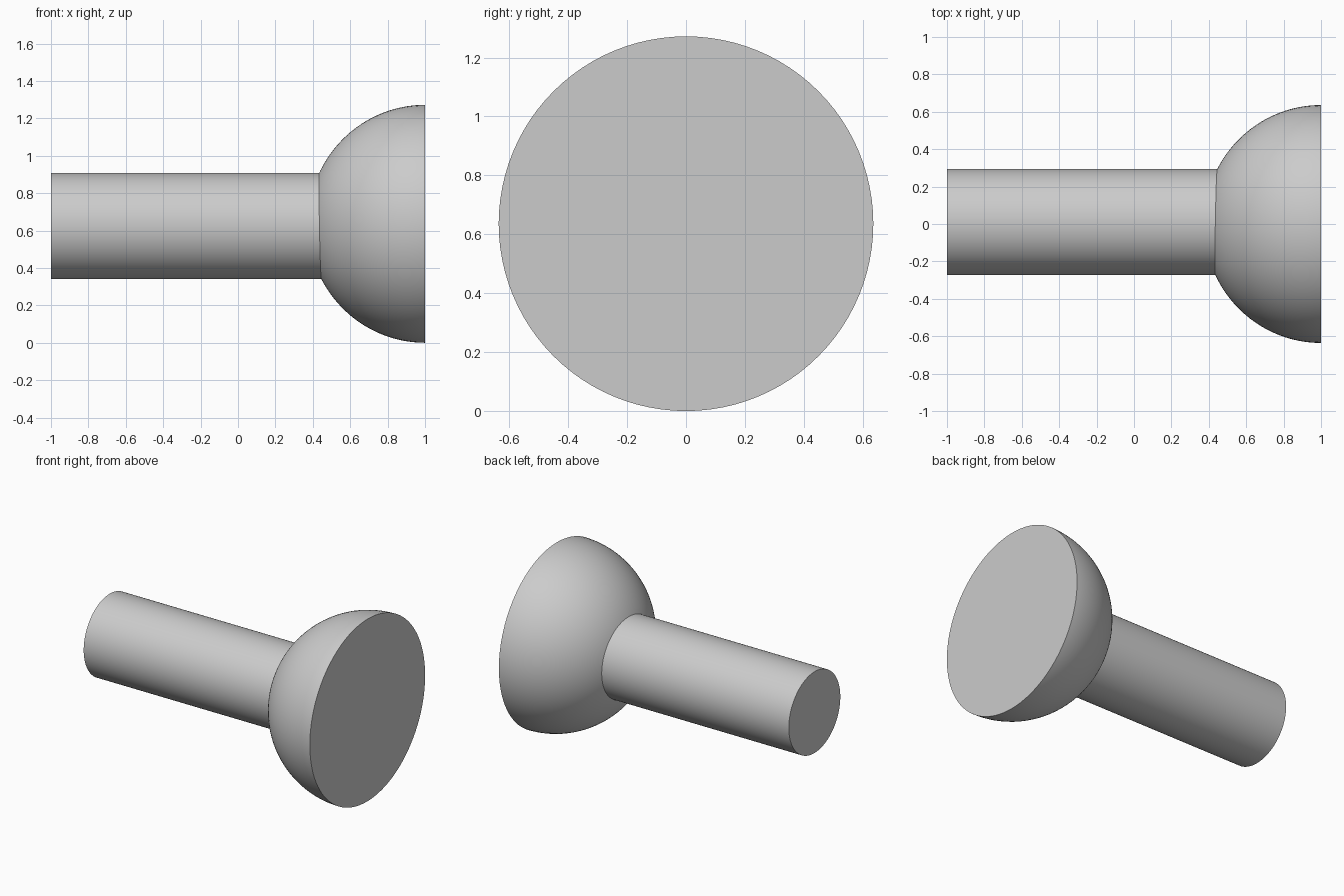
import bpy, math
from mathutils import Matrix

cube = bpy.data.objects.get("Cube")
if cube:
    bpy.data.objects.remove(cube, do_unlink=True)

grey = bpy.data.materials.new("plain grey")
grey.use_nodes = True
colour = (0.6, 0.6, 0.6, 1)
grey.diffuse_color = colour
grey.node_tree.nodes["Principled BSDF"].inputs["Base Color"].default_value = colour


def lathe_x(name, profile, y, z, sides=96):
    """Spin (x, radius) points around an axis parallel to x, capping both ends."""
    verts, faces = [], []
    for x, r in profile:
        for i in range(sides):
            a = 2 * math.pi * i / sides
            verts.append((x, y + r * math.cos(a), z + r * math.sin(a)))
    for k in range(len(profile) - 1):
        for i in range(sides):
            j = (i + 1) % sides
            a, b = k * sides, (k + 1) * sides
            faces.append((a + i, a + j, b + j, b + i))
    last = (len(profile) - 1) * sides
    faces.append(tuple(reversed(range(sides))))
    faces.append(tuple(range(last, last + sides)))
    mesh = bpy.data.meshes.new(name)
    mesh.from_pydata(verts, [], faces)
    mesh.materials.append(grey)
    obj = bpy.data.objects.new(name, mesh)
    bpy.context.collection.objects.link(obj)
    bpy.ops.object.select_all(action="DESELECT")
    obj.select_set(True)
    bpy.context.view_layer.objects.active = obj
    bpy.ops.object.shade_smooth_by_angle(angle=math.radians(30))
    return obj


# Round shank, set slightly off the head's axis and running into the head
lathe_x("shank", [(-1, 0.284), (0.6, 0.284)], 0.01, 0.625)

# Domed head: half a ball with a flat outer face, starting inside the shank
R, STEPS, START = 0.636, 32, math.radians(20)
dome = []
for k in range(STEPS + 1):
    a = START + (math.pi / 2 - START) * k / STEPS
    dome.append((1 - 0.626 * math.cos(a), R * math.sin(a)))
lathe_x("domed_head", dome, 0, R)
